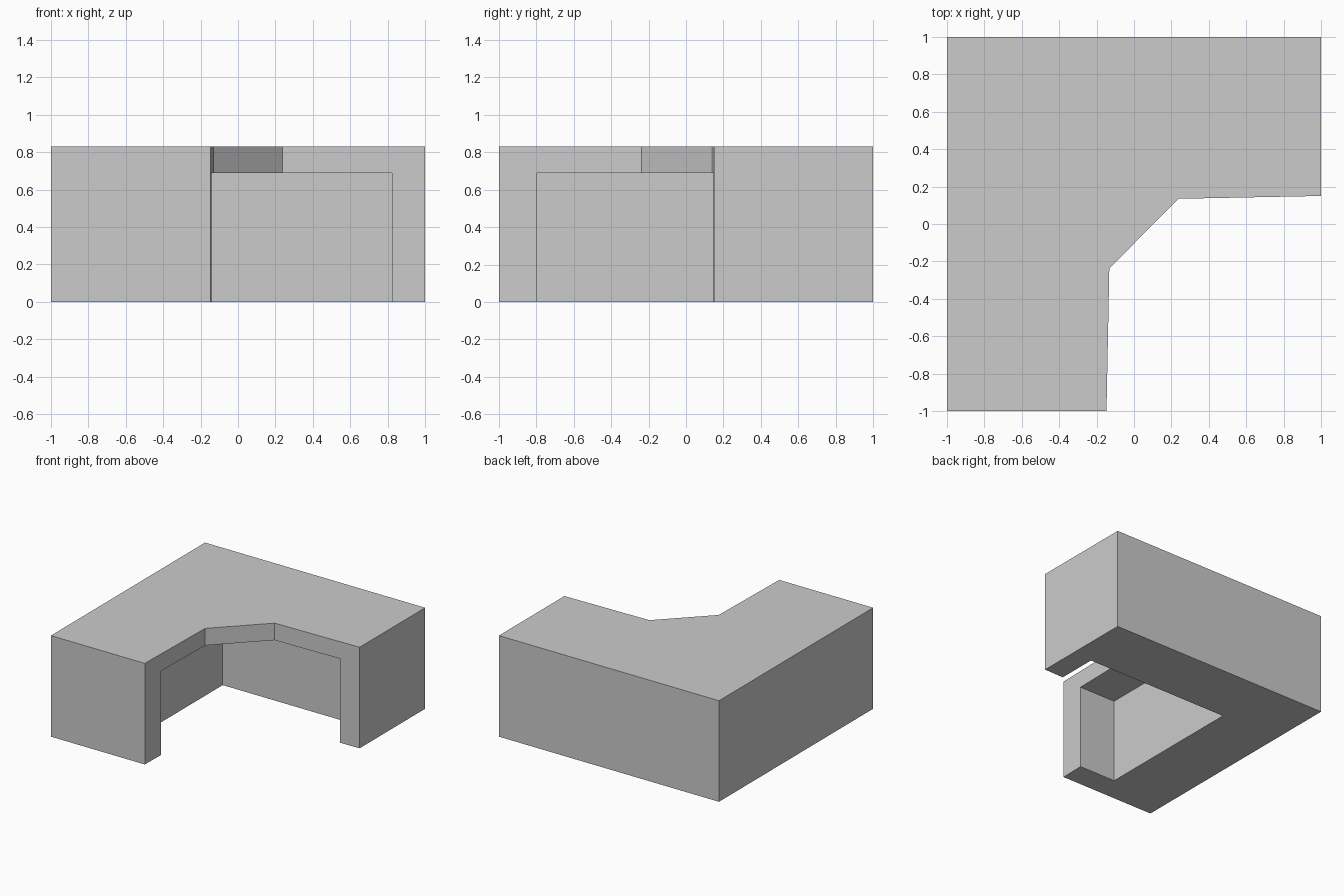
import bpy
import bmesh

if "Cube" in bpy.data.objects:
    bpy.data.objects.remove(bpy.data.objects["Cube"])


def prism(name, outline, z0, z1):
    """Extrude a flat outline from z0 up to z1."""
    bm = bmesh.new()
    face = bm.faces.new([bm.verts.new((x, y, z0)) for x, y in outline])
    new = bmesh.ops.extrude_face_region(bm, geom=[face])["geom"]
    top = [v for v in new if isinstance(v, bmesh.types.BMVert)]
    bmesh.ops.translate(bm, verts=top, vec=(0, 0, z1 - z0))
    bmesh.ops.recalc_face_normals(bm, faces=bm.faces)
    mesh = bpy.data.meshes.new(name)
    bm.to_mesh(mesh)
    bm.free()
    obj = bpy.data.objects.new(name, mesh)
    bpy.context.collection.objects.link(obj)
    return obj


# L-shaped desk body with a chamfered inner corner
desk = prism("corner_desk", [
    (-1, -1), (-0.147, -1), (-0.132, -0.237), (0.238, 0.135),
    (1, 0.15), (1, 1), (-1, 1)], 0, 0.83)

# Knee space under the worktop, between the two end pedestals
cutter = prism("knee_space_cutter", [
    (-0.473, -0.797), (0.823, -0.797), (0.823, 0.477), (-0.473, 0.477)],
    -0.2, 0.69)
cutter.hide_render = True

cut = desk.modifiers.new("knee_space", "BOOLEAN")
cut.operation = "DIFFERENCE"
cut.solver = "EXACT"
cut.object = cutter
bpy.context.view_layer.objects.active = desk
desk.select_set(True)
bpy.ops.object.modifier_apply(modifier=cut.name)
bpy.data.objects.remove(cutter)
